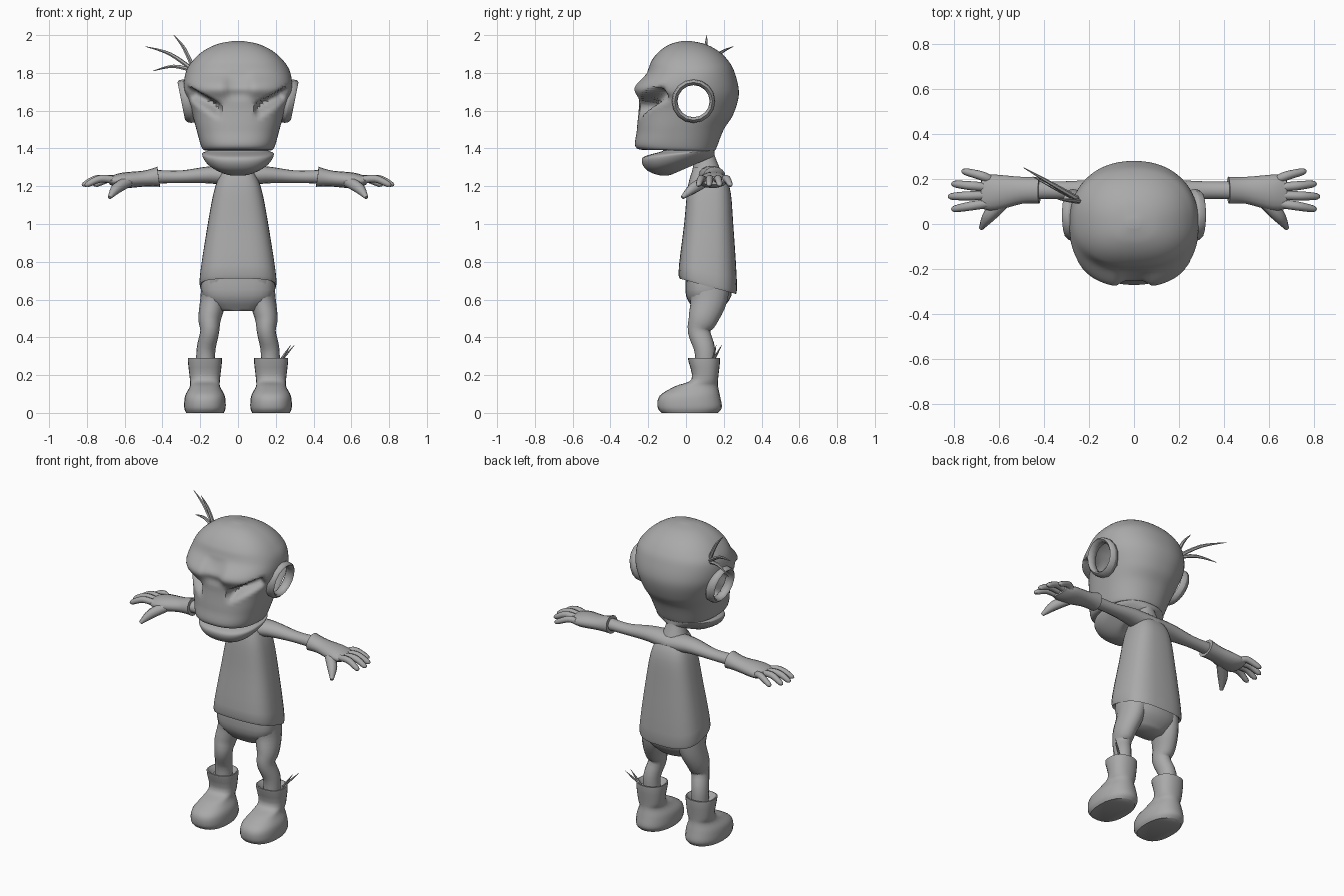
import bpy, bmesh, math
from mathutils import Vector

cube = bpy.data.objects.get("Cube")
if cube:
    bpy.data.objects.remove(cube, do_unlink=True)

grey = bpy.data.materials.new("plain_grey")
grey.use_nodes = True
grey.diffuse_color = (0.4, 0.4, 0.4, 1)
grey.node_tree.nodes["Principled BSDF"].inputs["Base Color"].default_value = grey.diffuse_color
parts = []


def spline(rows, steps):
    """Smooth curve through rows of numbers (Catmull-Rom)."""
    out = []
    last = len(rows) - 1
    for i in range(last):
        before, start, end, after = (rows[min(max(i + k, 0), last)] for k in (-1, 0, 1, 2))
        for j in range(steps):
            t = j / steps
            row = []
            for p, q, r, s in zip(before, start, end, after):
                square = 2 * p - 5 * q + 4 * r - s
                cubic = 3 * (q - r) + s - p
                row.append(q + t * (r - p + t * (square + t * cubic)) / 2)
            out.append(row)
    return out + [list(rows[last])]


def skin(name, rings, caps=True, sculpt=None, hole=None):
    """Join rings of points into a surface."""
    bm = bmesh.new()
    loops = [[bm.verts.new(point) for point in ring] for ring in rings]
    for lower, upper in zip(loops, loops[1:]):
        for i in range(len(lower)):
            bm.faces.new((lower[i - 1], lower[i], upper[i], upper[i - 1]))
    if caps:
        bm.faces.new(loops[0])
        bm.faces.new(loops[-1])
    if sculpt:
        for vert in bm.verts:
            sculpt(vert.co)
    bmesh.ops.recalc_face_normals(bm, faces=bm.faces)
    if hole:
        inside = [face for face in bm.faces if hole(face.calc_center_median())]
        bmesh.ops.delete(bm, geom=inside, context='FACES')
    mesh = bpy.data.meshes.new(name)
    bm.to_mesh(mesh)
    bm.free()
    mesh.materials.append(grey)
    ob = bpy.data.objects.new(name, mesh)
    bpy.context.scene.collection.objects.link(ob)
    parts.append(ob)


def circle(count):
    """Cosine and sine pairs around a circle."""
    angles = (math.tau * i / count for i in range(count))
    return [(math.cos(angle), math.sin(angle)) for angle in angles]


def power(value, squareness):
    return math.copysign(abs(value) ** (2 / squareness), value)


def stack(name, rows, center=0, count=24, steps=4, front=2.5, back=2.2, **options):
    """Rounded slices: front y, back y, front z, half width and optional rise to the back."""
    rows = [row if len(row) == 5 else (*row, 0) for row in rows]
    rings = []
    for near, far, z, width, rise in spline(rows, steps):
        ring = []
        for c, s in circle(count):
            squareness = front if s < 0 else back
            depth = (power(s, squareness) + 1) / 2
            x = center + width * power(c, squareness)
            ring.append((x, near + (far - near) * depth, z + rise * depth))
        rings.append(ring)
    skin(name, rings, **options)


def tube(name, rows, side=1, count=12, flat=(1, 1), ref=(0, 0, 1)):
    """Tube along x, y, z, radius; flat scales the thickness along ref from start to end."""
    path = spline(rows, 4)
    points = [Vector((side * x, y, z)) for x, y, z, radius in path]
    last = len(path) - 1
    rings = []
    for i, point in enumerate(points):
        along = (points[min(i + 1, last)] - points[max(i - 1, 0)]).normalized()
        across = along.cross(Vector(ref)).normalized()
        up = across.cross(along) * (flat[0] + (flat[1] - flat[0]) * i / last)
        radius = path[i][3]
        rings.append([point + (across * c + up * s) * radius for c, s in circle(count)])
    skin(name, rings)


def strand(name, root, tip, thickness, bow):
    """Tapering hair that bows upward."""
    middle = (Vector(root) + Vector(tip)) / 2
    middle.z += bow
    tube(name, [(*root, thickness), (*middle, thickness * 0.8), (*tip, thickness / 9)], count=6)


def ramp(start, end, value):
    t = min(max((value - start) / (end - start), 0), 1)
    return t * t * (3 - 2 * t)


ear_y, ear_z, ear_radius = 0.04, 1.65, 0.1


def face_shape(co):
    """Slanted eye sockets under heavy brows, with a dip between them."""
    if co.y > -0.04:
        return
    x = abs(co.x)
    below_brow = 1.59 + x * 0.55 - co.z
    socket = ramp(0, 0.02, below_brow) - ramp(0.03, 0.09, below_brow)
    socket = max(socket, 0) * (ramp(0.08, 0.12, x) - ramp(0.24, 0.28, x))
    dip = (1 - ramp(0.03, 0.09, x)) * (ramp(1.64, 1.7, co.z) - ramp(1.74, 1.82, co.z))
    co.y += 0.08 * socket + 0.03 * dip
    co.x *= 1 - socket / 10


def in_ear(point):
    return math.hypot(point.y - ear_y, point.z - ear_z) < ear_radius * 0.93


# Head: domed skull, jutting muzzle, open mouth and ear openings
skull = []
for degrees in range(85, 0, -17):
    reach, height = math.cos(math.radians(degrees)), math.sin(math.radians(degrees))
    skull.append((-0.22 * reach, 0.27 * reach, 1.73 + 0.24 * height, 0.29 * reach))
muzzle = [(-0.28, 0.28, 1.72, 0.285, -0.03), (-0.25, 0.25, 1.64, 0.25, -0.06),
          (-0.26, 0.2, 1.5, 0.22), (-0.26, 0.16, 1.4, 0.19)]
jaw = [(-0.12, 0.15, 1.39, 0.16), (-0.23, 0.15, 1.35, 0.19, 0.04),
       (-0.2, 0.15, 1.28, 0.16, 0.1), (-0.08, 0.15, 1.26, 0.08, 0.1), (0.05, 0.14, 1.36, 0.05)]
stack("head", skull + muzzle + jaw, count=96, steps=7, sculpt=face_shape, hole=in_ear)

# Neck, shirt body with a folded hem, and trouser seat
stack("neck", [(0.05, 0.15, 1.42, 0.05), (0.05, 0.15, 1.37, 0.05), (0.03, 0.19, 1.27, 0.08)], front=2)
stack("shirt", [(0.04, 0.17, 1.3, 0.07), (0.01, 0.23, 1.2, 0.12), (-0.01, 0.25, 1, 0.16),
                (-0.04, 0.27, 0.73, 0.205, -0.08), (0, 0.24, 0.73, 0.17, -0.06)],
      count=32, front=3, back=2.8)
stack("trouser_seat", [(0, 0.24, 0.75, 0.19), (0, 0.24, 0.62, 0.19), (0.05, 0.18, 0.54, 0.1)], front=3)

for label, side in (("left", 1), ("right", -1)):
    # Ear: ring around the opening, leaning outward at the top
    rings = []
    for c, s in circle(8) + [(1, 0)]:
        radius = ear_radius + 0.015 * c
        rings.append([(side * (0.27 + 0.03 * s + v * radius / 5), ear_y + u * radius, ear_z + v * radius)
                      for u, v in circle(16)])
    skin(label + "_ear", rings, caps=False)

    # Sleeve and gloved hand
    tube(label + "_sleeve", [(0, 0.13, 1.25, 0.08), (0.14, 0.14, 1.26, 0.06),
                             (0.3, 0.15, 1.25, 0.04), (0.43, 0.15, 1.25, 0.04)], side, 16, (0.7, 0.9))
    tube(label + "_glove", [(0.42, 0.15, 1.25, 0.06), (0.5, 0.15, 1.24, 0.06),
                            (0.62, 0.14, 1.23, 0.08), (0.68, 0.14, 1.23, 0.07)], side, 16, (0.9, 0.3))

    # Fanned, drooping fingers, the middle one longest
    for i, name in enumerate(("little", "ring", "middle", "index")):
        fan = 1.5 - i
        knuckle, tip = 0.145 + 0.035 * fan, 0.15 + 0.055 * fan
        reach = 0.82 - 0.015 * (fan + 0.5) ** 2
        tube(f"{label}_{name}_finger", [
            (0.64, knuckle, 1.23, 0.02), (reach - 0.08, (knuckle + tip) / 2, 1.24, 0.02),
            (reach - 0.01, tip, 1.21, 0.015), (reach, tip, 1.2, 0.005)], side, 8)
    tube(label + "_thumb", [(0.57, 0.11, 1.23, 0.03), (0.64, 0.04, 1.19, 0.03),
                            (0.68, -0.02, 1.14, 0.01)], side, 8)

    # Bent trouser leg
    tube(label + "_leg", [(0.11, 0.12, 0.72, 0.08), (0.13, 0.12, 0.6, 0.07), (0.15, 0.09, 0.5, 0.06),
                          (0.15, 0.07, 0.43, 0.05), (0.17, 0.1, 0.33, 0.05), (0.17, 0.1, 0.2, 0.05)],
         side, 16, (1.5, 1), ref=(0, 1, 0))

    # Boot with a round toe and an open, flared top
    stack(label + "_boot", [(-0.13, 0.17, 0, 0.1), (-0.15, 0.19, 0.03, 0.11), (-0.14, 0.18, 0.09, 0.105),
                            (-0.06, 0.17, 0.14, 0.08), (0.03, 0.17, 0.18, 0.08),
                            (0.01, 0.18, 0.29, 0.09), (0.05, 0.15, 0.26, 0.06)], side * 0.175)

# Stray hairs above one ear, and straw poking out of one boot
for name, tip in (("long", (-0.49, 0.25, 1.94)), ("upper", (-0.34, 0.11, 2)), ("lower", (-0.45, 0.21, 1.81))):
    strand(name + "_hair", (-0.23, 0.1, 1.81), tip, 0.012, 0.025)
for name, tip in (("long", (0.3, 0.19, 0.36)), ("short", (0.28, 0.16, 0.36))):
    strand(name + "_straw", (0.22, 0.14, 0.27), tip, 0.007, 0)

# Smooth shading with sharp rims kept
bpy.ops.object.select_all(action='DESELECT')
for ob in parts:
    ob.select_set(True)
bpy.context.view_layer.objects.active = parts[0]
bpy.ops.object.shade_smooth_by_angle(angle=math.radians(50))
